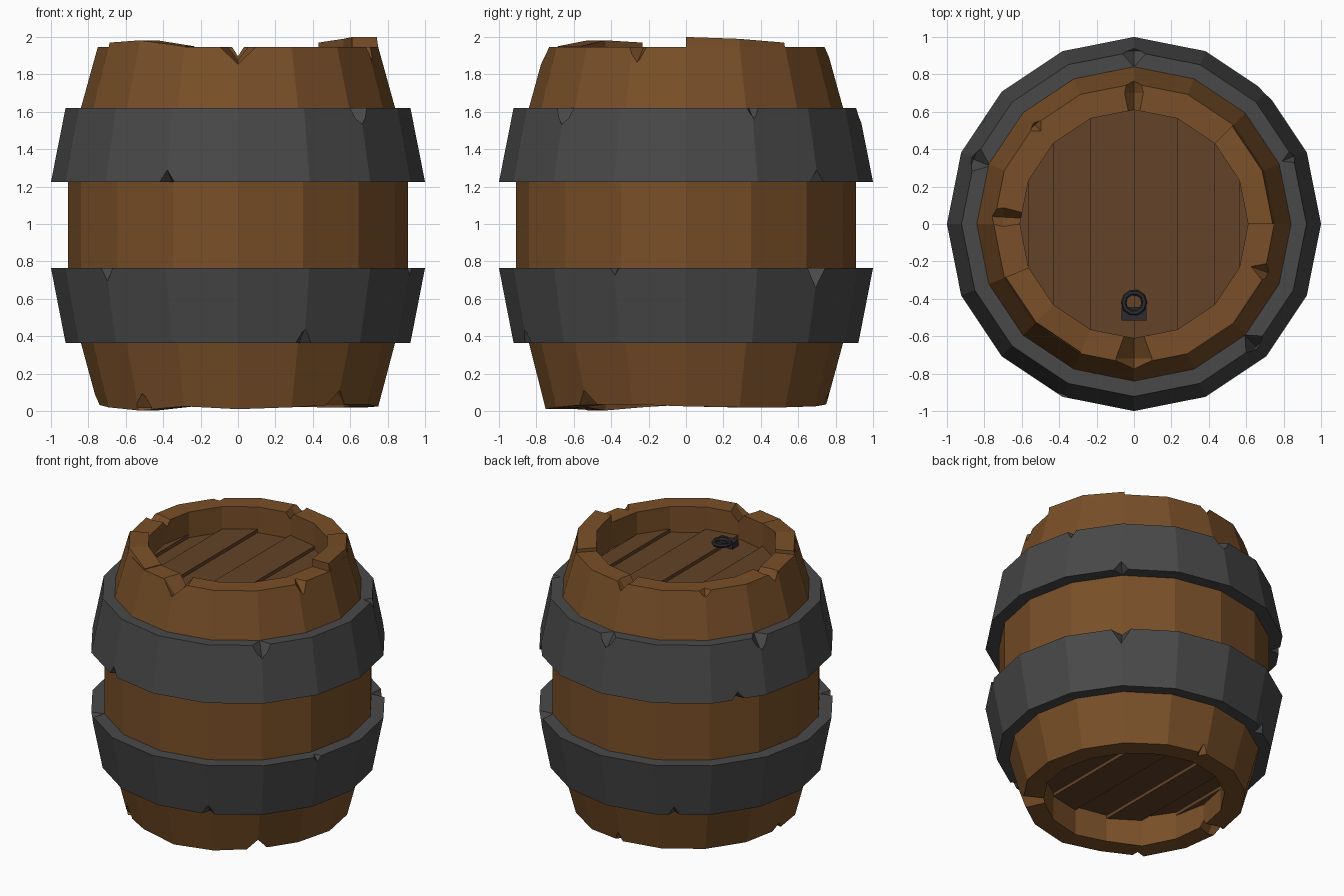
import bpy, bmesh
from math import cos, sin, pi, radians
from mathutils import Matrix, Vector

if "Cube" in bpy.data.objects:
    bpy.data.objects.remove(bpy.data.objects["Cube"])

N = 16


def material(name, rgb):
    m = bpy.data.materials.new(name)
    m.diffuse_color = (*rgb, 1)
    m.use_nodes = True
    m.node_tree.nodes["Principled BSDF"].inputs["Base Color"].default_value = m.diffuse_color
    return m


WOOD = material("wood", (0.19, 0.078, 0.021))
LID = material("dark_wood", (0.125, 0.056, 0.021))
IRON = material("iron", (0.066, 0.066, 0.066))
BLACK = material("dark_iron", (0.025, 0.025, 0.028))


def finish(bm, name, mat=None):
    bmesh.ops.recalc_face_normals(bm, faces=bm.faces[:])
    me = bpy.data.meshes.new(name)
    bm.to_mesh(me)
    bm.free()
    ob = bpy.data.objects.new(name, me)
    bpy.context.collection.objects.link(ob)
    if mat:
        me.materials.append(mat)
    return ob


def polar(r, k, z):
    a = 2 * pi * k / N
    return Vector((r * cos(a), r * sin(a), z))


def lathe(bm, profile, closed):
    rings = [[bm.verts.new(polar(r, k, z)) for k in range(N)] for r, z in profile]
    count = len(rings)
    for i in range(count if closed else count - 1):
        a, b = rings[i], rings[(i + 1) % count]
        for k in range(N):
            j = (k + 1) % N
            bm.faces.new((a[k], a[j], b[j], b[k]))
    if not closed:
        bm.faces.new(rings[0])
        bm.faces.new(rings[-1])
    return rings


def chip(ob, name, chips):
    # chips: angle, radius, height, then radial / tangential / vertical half sizes
    bm = bmesh.new()
    for ang, r, z, a, b, c in chips:
        mat = Matrix.Rotation(radians(ang), 4, 'Z') @ Matrix.Translation((r, 0, z))
        pts = [(a, 0, 0), (-a, 0, 0), (0, b, 0), (0, -b, 0), (0, 0, c), (0, 0, -c)]
        v = [bm.verts.new(mat @ Vector(p)) for p in pts]
        for i in (0, 1):
            for j in (2, 3):
                for k in (4, 5):
                    bm.faces.new((v[i], v[j], v[k]))
    cutter = finish(bm, name)
    cutter.hide_render = True
    cutter.display_type = 'WIRE'
    mod = ob.modifiers.new("chips", 'BOOLEAN')
    mod.operation = 'DIFFERENCE'
    mod.solver = 'EXACT'
    mod.object = cutter


# Barrel body with recessed ends and an uneven lower rim
bm = bmesh.new()
rings = lathe(bm, [(0.61, 0.24), (0.61, 0.035), (0.75, 0.035), (0.84, 0.365),
                   (0.91, 0.765), (0.91, 1.225), (0.84, 1.62), (0.75, 1.945),
                   (0.61, 1.945), (0.61, 1.74)], False)
for k, z in {0: 0.025, 1: 0.02, 2: 0.02, 3: 0.025, 9: 0.02, 10: 0.003, 11: 0.025, 12: 0.01, 13: 0.02}.items():
    for ring in rings[1:3]:
        ring[k].co.z = z
body = finish(bm, "barrel_body", WOOD)
chip(body, "body_chip_cutter", [
    (270, 0.72, 1.96, 0.3, 0.11, 0.13), (90, 0.70, 1.96, 0.3, 0.06, 0.09),
    (177, 0.70, 1.96, 0.3, 0.06, 0.09), (340, 0.76, 1.95, 0.10, 0.06, 0.09),
    (135, 0.75, 1.95, 0.05, 0.05, 0.06), (315, 0.73, 0.02, 0.25, 0.08, 0.11),
    (180, 0.70, 0.02, 0.25, 0.07, 0.09), (228, 0.76, 0.02, 0.08, 0.06, 0.08),
    (88, 0.76, 0.02, 0.08, 0.05, 0.08)])

# Taller staves standing above the rim
for name, tops in (("tall_stave_right", {0: 2.0, 1: 1.99, 2: 1.97}),
                   ("tall_stave_left", {9: 1.97, 10: 1.982, 11: 1.95})):
    bm = bmesh.new()
    secs = [[bm.verts.new(polar(r, k, h)) for r, h in
             ((0.61, 1.94), (0.75, 1.94), (0.742, z), (0.61, z))] for k, z in tops.items()]
    for a, b in zip(secs, secs[1:]):
        for i in range(4):
            j = (i + 1) % 4
            bm.faces.new((a[i], a[j], b[j], b[i]))
    bm.faces.new(secs[0])
    bm.faces.new(secs[-1])
    finish(bm, name, WOOD)

# Iron hoops with nicked edges
hoops = (("lower_hoop", [(0.84, 0.365), (0.922, 0.365), (1.0, 0.765), (0.905, 0.765)], [
    (225, 1.0, 0.77, 0.09, 0.05, 0.09), (337.5, 1.0, 0.77, 0.06, 0.035, 0.05),
    (45, 1.0, 0.77, 0.10, 0.08, 0.14), (292.5, 0.93, 0.36, 0.08, 0.06, 0.08),
    (120, 0.93, 0.36, 0.08, 0.06, 0.08)]),
    ("upper_hoop", [(0.905, 1.225), (1.0, 1.225), (0.922, 1.62), (0.84, 1.62)], [
        (315, 0.925, 1.625, 0.09, 0.08, 0.11), (158, 0.925, 1.625, 0.10, 0.08, 0.11),
        (23, 0.925, 1.625, 0.07, 0.04, 0.07), (90, 0.925, 1.625, 0.09, 0.08, 0.10),
        (247.5, 1.0, 1.22, 0.09, 0.05, 0.08), (45, 1.0, 1.22, 0.09, 0.06, 0.08),
        (146, 1.0, 1.22, 0.09, 0.06, 0.08)]))
for name, profile, chips in hoops:
    bm = bmesh.new()
    lathe(bm, profile, True)
    chip(finish(bm, name, IRON), name + "_chip_cutter", chips)

# Plank ends, alternating in height
for name, base, up in (("lid_planks", 1.735, 1), ("bottom_planks", 0.245, -1)):
    bm = bmesh.new()
    for k in range(N // 2):
        h = 0.045 if k % 2 else 0.02
        outline = [polar(0.61, q, base) for q in (k, k + 1, -k - 1, -k)]
        outline = [p for i, p in enumerate(outline) if (p - outline[i - 1]).length > 1e-4]
        face = bm.faces.new([bm.verts.new(p) for p in outline])
        ext = bmesh.ops.extrude_face_region(bm, geom=[face])["geom"]
        bmesh.ops.translate(bm, vec=(0, 0, h * up),
                            verts=[g for g in ext if isinstance(g, bmesh.types.BMVert)])
    finish(bm, name, LID)

# Ring handle and its plate
bm = bmesh.new()
bmesh.ops.create_cube(bm, size=1, matrix=Matrix.Translation((0, -0.48, 1.775)) @ Matrix.Diagonal((0.135, 0.07, 0.05, 1)))
finish(bm, "handle_plate", BLACK)
bpy.ops.mesh.primitive_torus_add(major_segments=10, minor_segments=6, major_radius=0.056,
                                 minor_radius=0.015, location=(0, -0.42, 1.80))
bpy.context.object.name = "ring_handle"
bpy.context.object.data.materials.append(BLACK)
